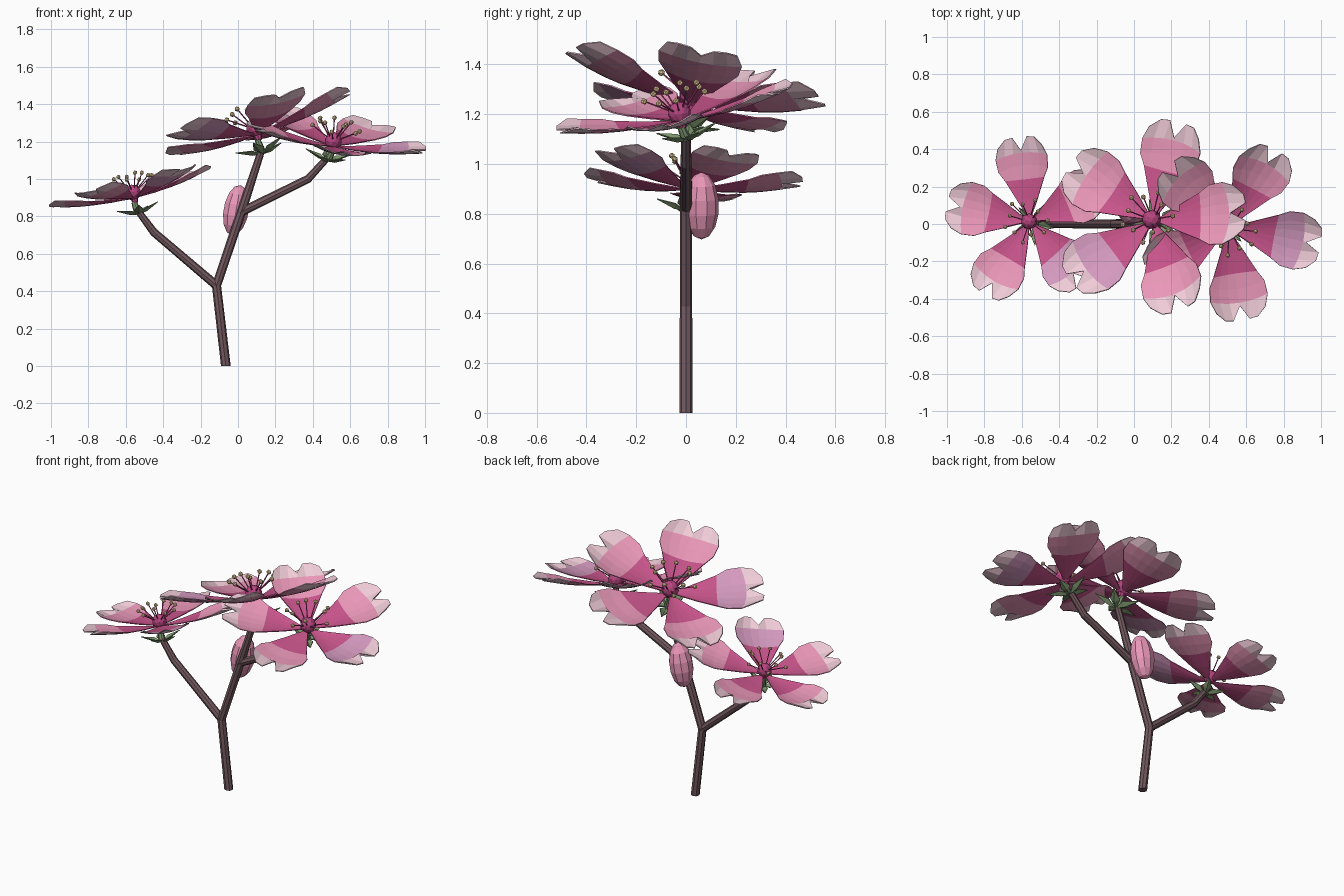
import bpy, bmesh, math
from mathutils import Vector, Matrix

if "Cube" in bpy.data.objects:
    bpy.data.objects.remove(bpy.data.objects["Cube"])


def material(name, rgb):
    m = bpy.data.materials.new(name)
    m.diffuse_color = (*rgb, 1)
    m.use_nodes = True
    m.node_tree.nodes["Principled BSDF"].inputs["Base Color"].default_value = m.diffuse_color
    return m


BARK = material("bark", (0.17, 0.10, 0.115))
DEEP = material("petal_deep", (0.58, 0.09, 0.26))
PINK = material("petal_pink", (0.82, 0.31, 0.48))
LILAC = material("petal_lilac", (0.66, 0.32, 0.52))
PALE = material("petal_pale", (0.87, 0.60, 0.68))
CORE = material("core", (0.48, 0.06, 0.22))
GREEN = material("sepal_green", (0.20, 0.30, 0.15))
TAN = material("anther_tan", (0.85, 0.64, 0.34))
UP = Vector((0, 0, 1))


def finish(name, bm, mats, matrix=Matrix.Identity(4), thick=0):
    me = bpy.data.meshes.new(name)
    bmesh.ops.recalc_face_normals(bm, faces=bm.faces)
    bm.to_mesh(me)
    bm.free()
    for m in mats:
        me.materials.append(m)
    ob = bpy.data.objects.new(name, me)
    ob.matrix_world = matrix
    bpy.context.collection.objects.link(ob)
    if thick:
        s = ob.modifiers.new("thickness", "SOLIDIFY")
        s.thickness = thick
        s.offset = 0
    return ob


def add_rod(bm, a, b, r1, r2, sides):
    a, b = Vector(a), Vector(b)
    d = b - a
    mat = Matrix.Translation((a + b) / 2) @ UP.rotation_difference(d).to_matrix().to_4x4()
    bmesh.ops.create_cone(bm, cap_ends=True, segments=sides, radius1=r1, radius2=r2,
                          depth=d.length, matrix=mat)


def branch(name, pts, radii):
    # mitred tube through the points, all in the xz plane
    bm = bmesh.new()
    pts = [Vector(p) for p in pts]
    rings = []
    for i, p in enumerate(pts):
        d = (pts[min(i + 1, len(pts) - 1)] - pts[max(i - 1, 0)]).normalized()
        if i == 0:
            d = UP if p.z == 0 else d
        side = d.cross(Vector((0, 1, 0)))
        rings.append([bm.verts.new(p + radii[i] * (side * math.cos(k * math.tau / 8)
                      + Vector((0, 1, 0)) * math.sin(k * math.tau / 8))) for k in range(8)])
    for r, s in zip(rings, rings[1:]):
        for k in range(8):
            bm.faces.new((r[k], r[k - 1], s[k - 1], s[k]))
    bm.faces.new(rings[0])
    bm.faces.new(rings[-1])
    finish(name, bm, [BARK])


def petal(name, matrix, mid):
    # rows: radius, half width, height; the last row is notched
    rows = [(0.03, 0.012, 0.0), (0.13, 0.062, 0.006), (0.24, 0.114, 0.018),
            (0.32, 0.144, 0.030), (0.39, 0.150, 0.045), (0.0, 0.128, 0.066)]
    tip = [0.420, 0.468, 0.476, 0.402, 0.476, 0.468, 0.420]
    bm = bmesh.new()
    grid = []
    for i, (r, w, h) in enumerate(rows):
        line = []
        for j in range(7):
            u = (j - 3) / 3
            x = tip[j] if i == 5 else r - 0.03 * u * u * (r > 0.3)
            line.append(bm.verts.new((x, u * w, h + 0.16 * w * u * u)))
        grid.append(line)
    for i in range(5):
        for j in range(6):
            f = bm.faces.new((grid[i][j], grid[i + 1][j], grid[i + 1][j + 1], grid[i][j + 1]))
            f.material_index = (0, 0, 1, 1, 2)[i]
    finish(name, bm, [DEEP, mid, PALE], matrix, 0.005)


def flower(name, centre, normal, first_angle, scale, stem_tip, lilac):
    tilt = UP.rotation_difference(Vector(normal)).to_matrix().to_4x4()
    frame = Matrix.Translation(centre) @ tilt @ Matrix.Scale(scale, 4)
    for k in range(5):
        turn = Matrix.Rotation(math.radians(first_angle + 72 * k), 4, "Z")
        petal(f"{name}_petal_{k + 1}", frame @ turn, LILAC if k == lilac else PINK)

    # round core with short neck
    bm = bmesh.new()
    bmesh.ops.create_icosphere(bm, subdivisions=2, radius=0.045,
                               matrix=Matrix.Translation((0, 0, 0.03)))
    add_rod(bm, (0, 0, -0.03), (0, 0, 0.03), 0.015, 0.03, 8)
    finish(f"{name}_core", bm, [CORE], frame)

    # stamens: filaments and anthers
    fil, ant = bmesh.new(), bmesh.new()
    for k in range(11):
        a = k * math.tau / 11
        r, h = ((0.125, 0.10), (0.09, 0.13))[k % 2]
        end = Vector((r * math.cos(a), r * math.sin(a), h))
        add_rod(fil, (0.02 * math.cos(a), 0.02 * math.sin(a), 0.035), end, 0.0035, 0.003, 5)
        bmesh.ops.create_icosphere(ant, subdivisions=1, radius=0.013,
                                   matrix=Matrix.Translation(end))
    finish(f"{name}_filaments", fil, [CORE], frame)
    finish(f"{name}_anthers", ant, [TAN], frame)

    # calyx: five pointed sepals around a slim neck
    base = Matrix.Translation(stem_tip) @ tilt @ Matrix.Scale(scale, 4)
    bm = bmesh.new()
    for k in range(5):
        turn = Matrix.Rotation(math.radians(first_angle + 36 + 72 * k), 4, "Z")
        b, l, t, r, m = [bm.verts.new(turn @ Vector(p)) for p in
                         ((0, 0, -0.014), (0.05, 0.027, 0.008), (0.125, 0, 0.026),
                          (0.05, -0.027, 0.008), (0.05, 0, -0.008))]
        for f in ((b, m, l), (m, t, l), (b, r, m), (r, t, m)):
            bm.faces.new(f)
    finish(f"{name}_sepals", bm, [GREEN], base, 0.004)
    bm = bmesh.new()
    add_rod(bm, Vector(stem_tip) - UP * 0.01, Vector(centre) - UP * 0.025, 0.021, 0.015, 8)
    finish(f"{name}_neck", bm, [GREEN])


# branches
branch("main_branch", [(-0.065, 0, 0), (-0.115, 0, 0.43), (0.02, 0, 0.83), (0.125, 0, 1.15)],
       [0.026, 0.025, 0.025, 0.019])
branch("left_branch", [(-0.115, 0, 0.43), (-0.45, 0, 0.715), (-0.535, 0, 0.83)],
       [0.024, 0.022, 0.018])
branch("right_branch", [(0.01, 0, 0.82), (0.375, 0, 1.0), (0.48, 0, 1.115)],
       [0.024, 0.022, 0.018])

# flowers
flower("left_flower", (-0.555, 0.012, 0.90), (-0.245, 0.07, 1), 24, 0.95,
       (-0.535, 0, 0.825), 4)
flower("top_flower", (0.103, 0.018, 1.24), (-0.30, 0.20, 1), 2, 1.13,
       (0.13, 0, 1.15), 3)
flower("right_flower", (0.505, -0.02, 1.175), (0.17, -0.215, 1), 62, 1.04,
       (0.483, 0, 1.11), 4)

# closed bud beside the fork
bm = bmesh.new()
bmesh.ops.create_uvsphere(bm, u_segments=10, v_segments=7, radius=1)
bud_matrix = (Matrix.Translation((-0.01, 0.062, 0.832)) @ Matrix.Rotation(0.17, 4, "Y")
              @ Matrix.Diagonal((0.071, 0.071, 0.137, 1)))
finish("bud", bm, [PINK], bud_matrix)
